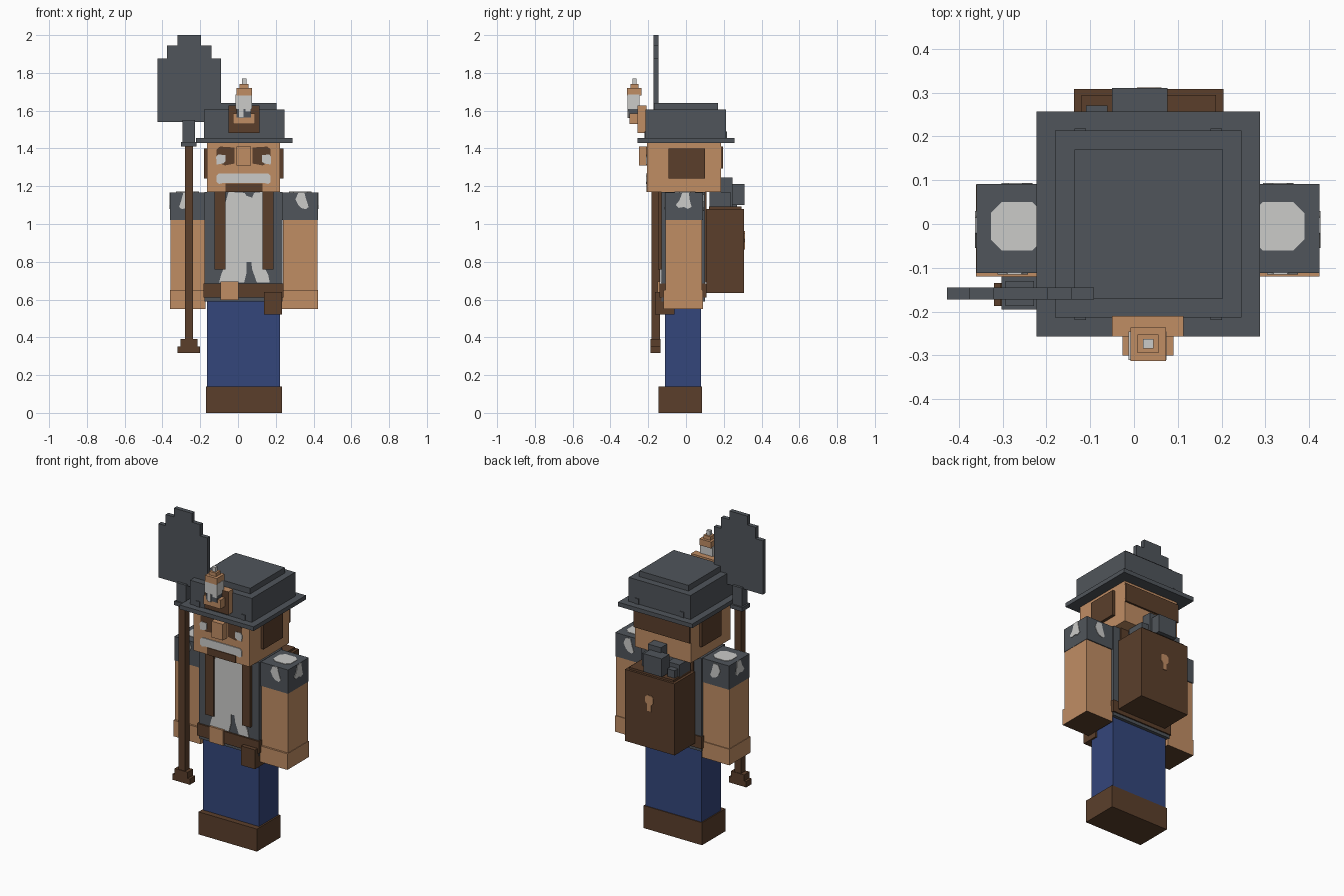
import bpy, bmesh
from mathutils import Vector

cube = bpy.data.objects.get("Cube")
if cube:
    bpy.data.objects.remove(cube, do_unlink=True)


def material(name, rgb):
    lin = [((c / 255 + 0.055) / 1.055) ** 2.4 for c in rgb] + [1.0]
    m = bpy.data.materials.new(name)
    m.use_nodes = True
    m.diffuse_color = lin
    m.node_tree.nodes["Principled BSDF"].inputs["Base Color"].default_value = lin
    return m


GREY = material("slate grey", (80, 85, 91))
WHITE = material("off white", (203, 203, 201))
TAN = material("tan skin", (192, 141, 100))
BROWN = material("dark brown", (91, 63, 43))
BLUE = material("denim blue", (52, 70, 123))


def finish(name, bm, *mats):
    bmesh.ops.recalc_face_normals(bm, faces=bm.faces)
    me = bpy.data.meshes.new(name)
    bm.to_mesh(me)
    bm.free()
    for m in mats:
        me.materials.append(m)
    ob = bpy.data.objects.new(name, me)
    bpy.context.collection.objects.link(ob)
    return ob


def box(name, x, y, z, *mats, alt=None):
    """Box from ranges; alt(normal) picks faces that take the second colour."""
    bm = bmesh.new()
    bmesh.ops.create_cube(bm, size=1)
    lo, hi = Vector((x[0], y[0], z[0])), Vector((x[1], y[1], z[1]))
    for v in bm.verts:
        v.co = (lo + hi) / 2 + Vector(a * b for a, b in zip(v.co, hi - lo))
    bm.normal_update()
    if alt:
        for f in bm.faces:
            f.material_index = int(alt(f.normal))
    return finish(name, bm, *mats)


def plate(name, pts, axis, start, end, mat):
    """Flat outline pushed along an axis; pts are the other two coordinates in order."""
    def at(p, d):
        c = list(p)
        c.insert(axis, d)
        return c
    bm = bmesh.new()
    face = bm.faces.new([bm.verts.new(at(p, start)) for p in pts])
    new = bmesh.ops.extrude_face_region(bm, geom=[face])["geom"]
    for v in new:
        if isinstance(v, bmesh.types.BMVert):
            v.co[axis] = end
    return finish(name, bm, mat)


MID = 0.03  # body centre line

# Boots, trousers, jacket
box("boots", (-.17, .232), (-.145, .085), (0, .14), BROWN)
box("trousers", (-.163, .222), (-.11, .08), (.14, .6), BLUE)
box("jacket", (-.177, .235), (-.13, .10), (.59, 1.17), GREY)

# Shirt front: outline with a gap running up from the hem
shirt = [(-.10, .69), (.032, .69), (.045, .74), (.045, .80), (.07, .80), (.075, .76), (.10, .69),
         (.168, .69), (.16, .73), (.135, .78), (.135, 1.17), (.085, 1.165), (.075, 1.14), (.045, 1.15),
         (.035, 1.165), (-.05, 1.17), (-.07, 1.10), (-.07, .78), (-.09, .73)]
plate("shirt", shirt, 1, -.135, -.129, WHITE)

# Straps, belt, buckle, pouch
for side, x in (("right", (-.125, -.066)), ("left", (.13, .187))):
    box(side + "_front_strap", x, (-.147, -.13), (.76, 1.172), BROWN)
    box(side + "_back_strap", x, (.095, .108), (.69, 1.172), BROWN)
    box(side + "_shoulder_strap", x, (-.147, .108), (1.165, 1.173), BROWN)
box("belt", (-.183, .241), (-.14, .108), (.61, .685), BROWN)
box("buckle", (-.093, .002), (-.15, -.138), (.598, .695), TAN)
box("pouch", (.137, .232), (-.165, -.06), (.52, .64), BROWN)

# Arms with sleeves, hands and worn patches
for side, x0, x1, out in (("right", -.36, -.174, -1), ("left", .235, .423, 1)):
    cx = (x0 + x1) / 2
    box(side + "_arm", (x0 + .002, x1 - .002), (-.108, .085), (.64, 1.03), TAN)
    box(side + "_hand", (x0 - .001, x1 + .001), (-.12, .09), (.55, .65), TAN, BROWN,
        alt=lambda n: n.z < -.5)
    box(side + "_sleeve", (x0, x1), (-.112, .091), (1.02, 1.168), GREY)
    top = [(cx + sx * a, b - .005) for sx, a, b in
           ((-1, .06, -.03), (-1, .035, -.055), (1, .035, -.055), (1, .06, -.03),
            (1, .06, .03), (1, .035, .055), (-1, .035, .055), (-1, .06, .03))]
    plate(side + "_top_patch", top, 2, 1.165, 1.171, WHITE)
    tear = [(-.035, 1.13), (-.02, 1.165), (.012, 1.168), (.022, 1.13), (.035, 1.09),
            (.02, 1.078), (-.005, 1.085), (-.02, 1.10)]
    plate(side + "_front_patch", [(cx + out * a + .01 * out, z) for a, z in tear], 1, -.115, -.11, WHITE)
    plate(side + "_back_patch", [(cx - out * a, z - .01) for a, z in tear], 1, .089, .094, WHITE)
    edge = x1 if out > 0 else x0
    worn = [(-.055, 1.10), (-.035, 1.125), (-.02, 1.165), (.015, 1.168), (.02, 1.125),
            (.03, 1.09), (.01, 1.08), (-.01, 1.09), (-.04, 1.085)]
    plate(side + "_outer_patch", worn, 0, edge - out * .002, edge + out * .003, WHITE)

# Head, nose, hair
box("head", (-.163, .223), (-.206, .185), (1.17, 1.432), TAN)
box("nose", (-.008, .07), (-.25, -.2), (1.31, 1.41), TAN)
box("back_hair", (-.163, .223), (.18, .196), (1.295, 1.41), BROWN)
for side, x in (("right", (-.18, -.16)), ("left", (.22, .241))):
    box(side + "_side_hair", x, (-.092, .10), (1.24, 1.40), BROWN)

# Eyes, moustache and beard
for side, s in (("right", -1), ("left", 1)):
    eye = [(.048, 1.405), (.048, 1.32), (.10, 1.31), (.143, 1.33), (.143, 1.395), (.125, 1.41)]
    plate(side + "_eye", [(MID + s * a, z) for a, z in eye], 1, -.209, -.204, BROWN)
    eye_white = [(.097, 1.365), (.097, 1.33), (.11, 1.32), (.143, 1.315), (.146, 1.355), (.135, 1.368)]
    plate(side + "_eye_white", [(MID + s * a, z) for a, z in eye_white], 1, -.212, -.207, WHITE)
half = [(.13, 1.268), (.143, 1.255), (.143, 1.222), (.13, 1.212), (.105, 1.218)]
plate("moustache", [(MID + a, z) for a, z in half] + [(MID - a, z) for a, z in reversed(half)],
      1, -.211, -.204, WHITE)
box("beard", (-.065, .13), (-.21, -.204), (1.17, 1.214), BROWN)

# Hat with rivets
box("hat_brim", (-.223, .288), (-.257, .257), (1.43, 1.456), GREY)
box("hat_crown", (-.18, .245), (-.214, .213), (1.45, 1.605), GREY)
box("hat_top", (-.136, .203), (-.17, .17), (1.6, 1.64), GREY)
for x in (-.123, .188):
    for y in (-.214, .213):
        box("hat_rivet", (x - .013, x + .013), (y - .005, y + .005), (1.456, 1.49), GREY)

# Candle lamp on the hat
box("lamp_mount", (-.05, .113), (-.257, -.21), (1.483, 1.627), TAN, BROWN, alt=lambda n: n.y < -.5)
box("lamp_holder", (-.026, .09), (-.30, -.25), (1.53, 1.585), TAN)
box("candle_base", (-.008, .07), (-.304, -.248), (1.565, 1.62), GREY)
box("candle", (-.012, .074), (-.31, -.245), (1.61, 1.685), WHITE)
box("candle_drip", (.005, .028), (-.309, -.30), (1.56, 1.62), WHITE)
box("candle_front_wax", (.04, .07), (-.308, -.30), (1.595, 1.62), WHITE)
box("candle_cap", (-.008, .073), (-.313, -.236), (1.68, 1.72), TAN)
box("candle_collar", (.008, .056), (-.295, -.252), (1.72, 1.742), TAN)
box("candle_wick", (.02, .044), (-.284, -.263), (1.742, 1.77), WHITE)

# Backpack with keyhole and lumps of ore
box("backpack", (-.137, .204), (.108, .308), (.635, 1.08), BROWN)
box("backpack_lid", (-.12, .187), (.122, .294), (1.08, 1.093), BROWN)
keyhole = [(-.014, .865), (.014, .865), (.014, .905), (.028, .92), (.028, .95), (.014, .963),
           (-.014, .963), (-.028, .95), (-.028, .92), (-.014, .905)]
plate("keyhole", [(.035 + a, z) for a, z in keyhole], 1, .306, .312, TAN)
box("ore_large", (-.05, .076), (.235, .31), (1.1, 1.213), GREY)
box("ore_high", (.0, .09), (.18, .247), (1.09, 1.245), GREY)
box("ore_left", (.06, .14), (.125, .235), (1.09, 1.17), GREY)
box("ore_right", (-.12, -.04), (.125, .235), (1.09, 1.165), GREY)
box("ore_small", (-.11, -.06), (.21, .27), (1.09, 1.14), GREY)

# Shovel
box("shovel_grip_end", (-.32, -.2), (-.187, -.135), (.316, .352), BROWN)
box("shovel_grip", (-.305, -.215), (-.187, -.135), (.35, .39), BROWN)
box("shovel_handle", (-.281, -.237), (-.183, -.138), (.385, 1.43), BROWN)
box("shovel_collar", (-.303, -.22), (-.195, -.12), (1.41, 1.435), GREY)
box("shovel_socket", (-.293, -.228), (-.187, -.13), (1.43, 1.55), GREY)
right_half = [(.168, 1.54), (.168, 1.875), (.118, 1.875), (.118, 1.945), (.062, 1.945), (.062, 2.0)]
plate("shovel_blade", [(-.259 + a, z) for a, z in right_half] +
      [(-.259 - a, z) for a, z in reversed(right_half)], 1, -.172, -.145, GREY)
